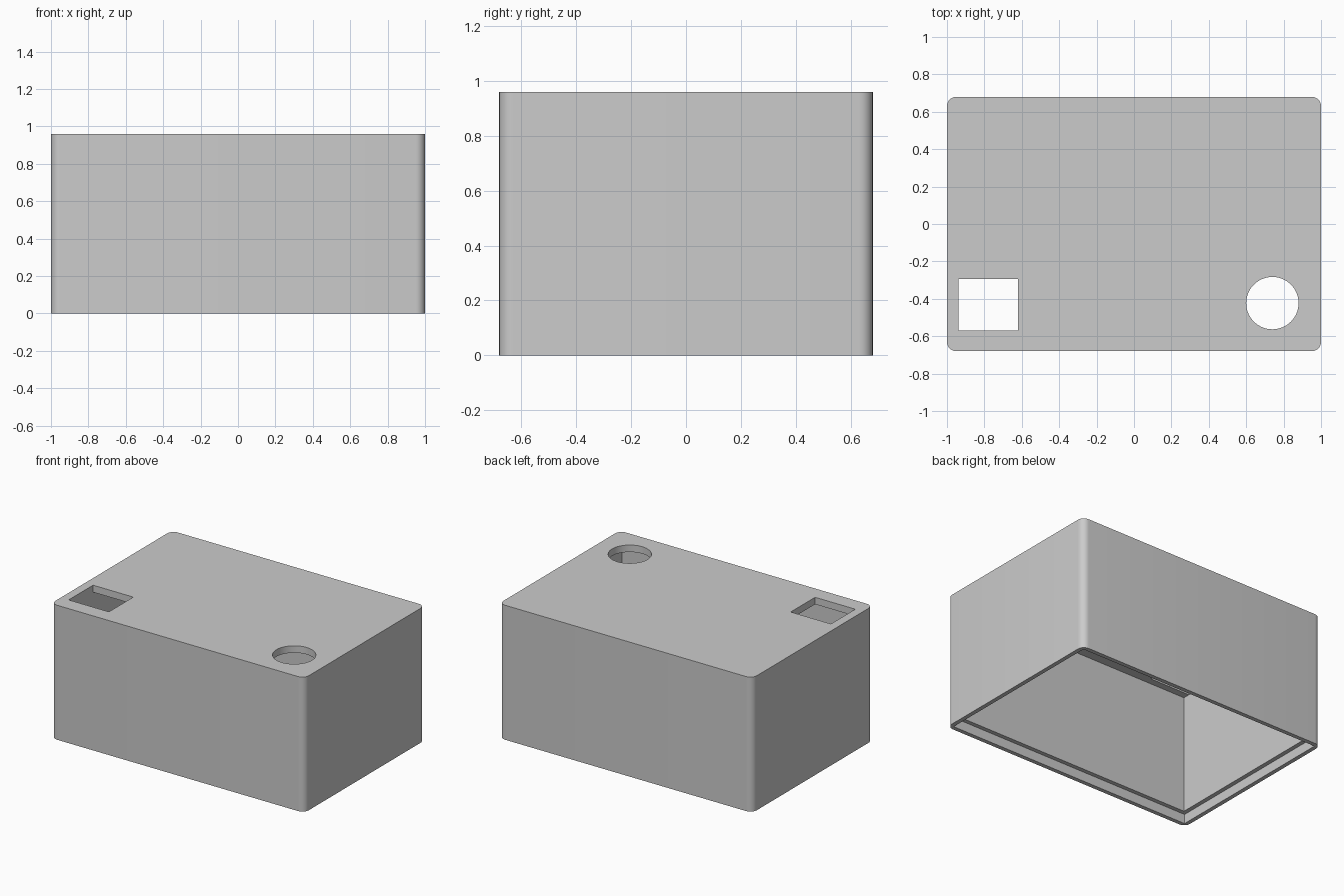
import bpy, bmesh
from mathutils import Matrix

WIDTH, DEPTH, HEIGHT = 2.0, 1.36, 0.96
CORNER = 0.05       # radius of the upright corners
WALL = 0.06         # side wall thickness
LIP = 0.03          # thin rim around the open bottom
LEDGE_Z = 0.067     # height of the step inside the rim
CEILING_Z = 0.91    # underside of the top panel

cube = bpy.data.objects.get("Cube")
if cube:
    bpy.data.objects.remove(cube, do_unlink=True)

grey = bpy.data.materials.new("plain_grey")
grey.use_nodes = True
colour = (0.6, 0.6, 0.6, 1)
grey.diffuse_color = colour
grey.node_tree.nodes["Principled BSDF"].inputs["Base Color"].default_value = colour


def finish(name, bm):
    mesh = bpy.data.meshes.new(name)
    bm.to_mesh(mesh)
    bm.free()
    mesh.materials.append(grey)
    obj = bpy.data.objects.new(name, mesh)
    bpy.context.collection.objects.link(obj)
    return obj


def block(name, x, y, z, radius=0):
    """Box between (min, max) pairs, with optional rounded upright edges."""
    bm = bmesh.new()
    spans = (x, y, z)
    centre = [(a + b) / 2 for a, b in spans]
    size = [b - a for a, b in spans]
    bmesh.ops.create_cube(bm, size=1, matrix=Matrix.Translation(centre) @ Matrix.Diagonal((*size, 1)))
    if radius:
        upright = [e for e in bm.edges if abs(e.verts[0].co.z - e.verts[1].co.z) > 0.1]
        bmesh.ops.bevel(bm, geom=upright, offset=radius, segments=8, profile=0.5, affect='EDGES')
    return finish(name, bm)


def centred(size, inset):
    return (inset - size / 2, size / 2 - inset)


# Outer shell
case = block("case", centred(WIDTH, 0), centred(DEPTH, 0), (0, HEIGHT), CORNER)

# Hollow, bottom step and the two openings in the top
cavity = block("cavity_cutter", centred(WIDTH, WALL), centred(DEPTH, WALL), (-0.1, CEILING_Z))
step = block("bottom_step_cutter", centred(WIDTH, LIP), centred(DEPTH, LIP), (-0.2, LEDGE_Z))
window = block("square_opening_cutter", (-0.938, -0.62), (-0.57, -0.295), (0.8, 1.1))

bm = bmesh.new()
bmesh.ops.create_cone(bm, cap_ends=True, segments=64, radius1=0.14, radius2=0.14, depth=0.3,
                      matrix=Matrix.Translation((0.74, -0.423, 0.95)))
round_hole = finish("round_opening_cutter", bm)

for cutter in (cavity, step, window, round_hole):
    cut = case.modifiers.new(cutter.name, 'BOOLEAN')
    cut.operation = 'DIFFERENCE'
    cut.solver = 'EXACT'
    cut.object = cutter

# Apply the cuts, then drop the cutters
bpy.context.view_layer.objects.active = case
case.select_set(True)
for cut in list(case.modifiers):
    bpy.ops.object.modifier_apply(modifier=cut.name)
for cutter in (cavity, step, window, round_hole):
    bpy.data.objects.remove(cutter, do_unlink=True)

bpy.ops.object.shade_smooth_by_angle(angle=0.6)
